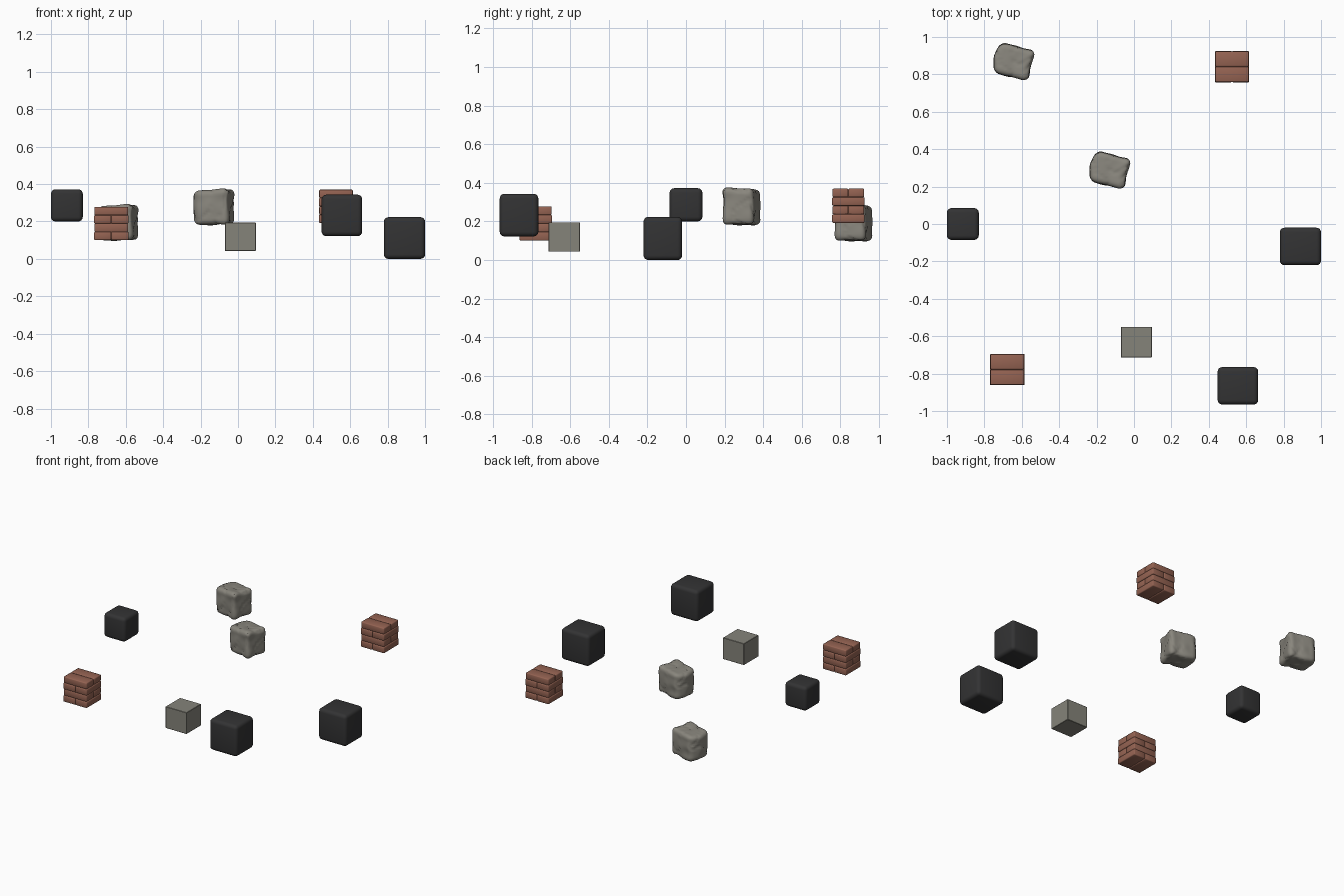
import bpy, bmesh, math
from mathutils import Vector, Matrix, noise

if "Cube" in bpy.data.objects:
    bpy.data.objects.remove(bpy.data.objects["Cube"])


def mat(name, rgb):
    m = bpy.data.materials.new(name)
    m.diffuse_color = (*rgb, 1)
    m.use_nodes = True
    m.node_tree.nodes["Principled BSDF"].inputs["Base Color"].default_value = m.diffuse_color
    return m


DARK = mat("charcoal", (0.033, 0.033, 0.034))
BRICK = mat("brick_red", (0.30, 0.125, 0.085))
ROCK = mat("rock_grey", (0.25, 0.238, 0.205))
STONE = mat("smooth_stone_grey", (0.235, 0.23, 0.195))


def finish(name, bm, material, angle=40):
    me = bpy.data.meshes.new(name)
    bm.to_mesh(me)
    bm.free()
    me.materials.append(material)
    ob = bpy.data.objects.new(name, me)
    bpy.context.collection.objects.link(ob)
    bpy.ops.object.select_all(action='DESELECT')
    ob.select_set(True)
    bpy.context.view_layer.objects.active = ob
    bpy.ops.object.shade_smooth_by_angle(angle=math.radians(angle))
    return ob


def add_box(bm, lo, hi, bevel=0.0, seg=2):
    """Box between two corners, with optional rounded edges."""
    lo, hi = Vector(lo), Vector(hi)
    part = bmesh.new()
    bmesh.ops.create_cube(part, size=1)
    for v in part.verts:
        v.co = (lo + hi) / 2 + Vector(a * b for a, b in zip(v.co, hi - lo))
    if bevel:
        bmesh.ops.bevel(part, geom=part.edges[:], offset=bevel, segments=seg,
                        profile=0.5, affect='EDGES')
    tmp = bpy.data.meshes.new("tmp")
    part.to_mesh(tmp)
    part.free()
    bm.from_mesh(tmp)
    bpy.data.meshes.remove(tmp)


# Dark rounded blocks
for name, lo, hi in (
        ("dark_block_left", (-1.0, -0.085, 0.20), (-0.83, 0.085, 0.372)),
        ("dark_block_front", (0.447, -0.965, 0.122), (0.664, -0.765, 0.343)),
        ("dark_block_right", (0.78, -0.22, 0.0), (1.0, -0.02, 0.223))):
    bm = bmesh.new()
    add_box(bm, lo, hi, 0.024, 4)
    finish(name, bm, DARK, 60)


# Brick blocks: four courses, joints turned on alternate courses
def brick_block(name, lo, hi):
    bm = bmesh.new()
    lo, hi = Vector(lo), Vector(hi)
    mid = (lo + hi) / 2
    inset = Vector((0.006, 0.006, 0.006))
    add_box(bm, lo + inset, hi - inset)
    h = (hi.z - lo.z) / 4
    gap = 0.0008
    for i in range(4):
        axis = i % 2
        for side in (0, 1):
            a, b = lo.copy(), hi.copy()
            a.z, b.z = lo.z + i * h, lo.z + (i + 1) * h
            if side:
                a[axis] = mid[axis] + gap
            else:
                b[axis] = mid[axis] - gap
            # courses step in and out a little
            step = 0.002 * (i % 2)
            for k in (0, 1):
                a[k] += step if a[k] == lo[k] else 0
                b[k] -= step if b[k] == hi[k] else 0
            add_box(bm, a, b, 0.006, 2)
    finish(name, bm, BRICK, 50)


brick_block("brick_block_back", (0.432, 0.757, 0.192), (0.616, 0.925, 0.37))
brick_block("brick_block_front", (-0.77, -0.862, 0.10), (-0.585, -0.694, 0.278))

# Smooth stone block
bm = bmesh.new()
add_box(bm, (-0.07, -0.713, 0.043), (0.095, -0.55, 0.195), 0.002, 1)
finish("smooth_stone_block", bm, STONE, 30)


# Rough rocks: rounded, dented cube with one bulging end
def rock(name, centre):
    bm = bmesh.new()
    bmesh.ops.create_cube(bm, size=2)
    bmesh.ops.subdivide_edges(bm, edges=bm.edges[:], cuts=15, use_grid_fill=True)
    half = Vector((0.09, 0.083, 0.092))
    r = 0.026
    for v in bm.verts:
        p = Vector(a * b for a, b in zip(v.co, half))
        core = Vector(max(-(h - r), min(h - r, c)) for c, h in zip(p, half))
        n = (p - core).normalized()
        p = core + n * r
        u = p.y / half.y
        w = p.z / half.z
        # rounded left end, and a top that rises to the right
        if p.x < 0:
            p.x -= 0.022 * (1 - u * u) * (-p.x / half.x)
        if w > 0:
            p.z += 0.006 * w * (p.x / half.x)
        # broad dents and narrow cracks
        d = 0.007 * noise.noise(p * 16 + Vector((3, 1, 7)))
        c = abs(noise.noise(p * 11 + Vector((9, 4, 2))))
        d -= 0.007 * max(0, 1 - c / 0.07)
        v.co = p + n * d
    bmesh.ops.transform(bm, verts=bm.verts[:], matrix=(
        Matrix.Translation(centre) @ Matrix.Rotation(math.radians(-14), 4, 'Z')))
    finish(name, bm, ROCK, 60)


rock("rough_rock_middle", (-0.125, 0.287, 0.276))
rock("rough_rock_back", (-0.638, 0.867, 0.193))
